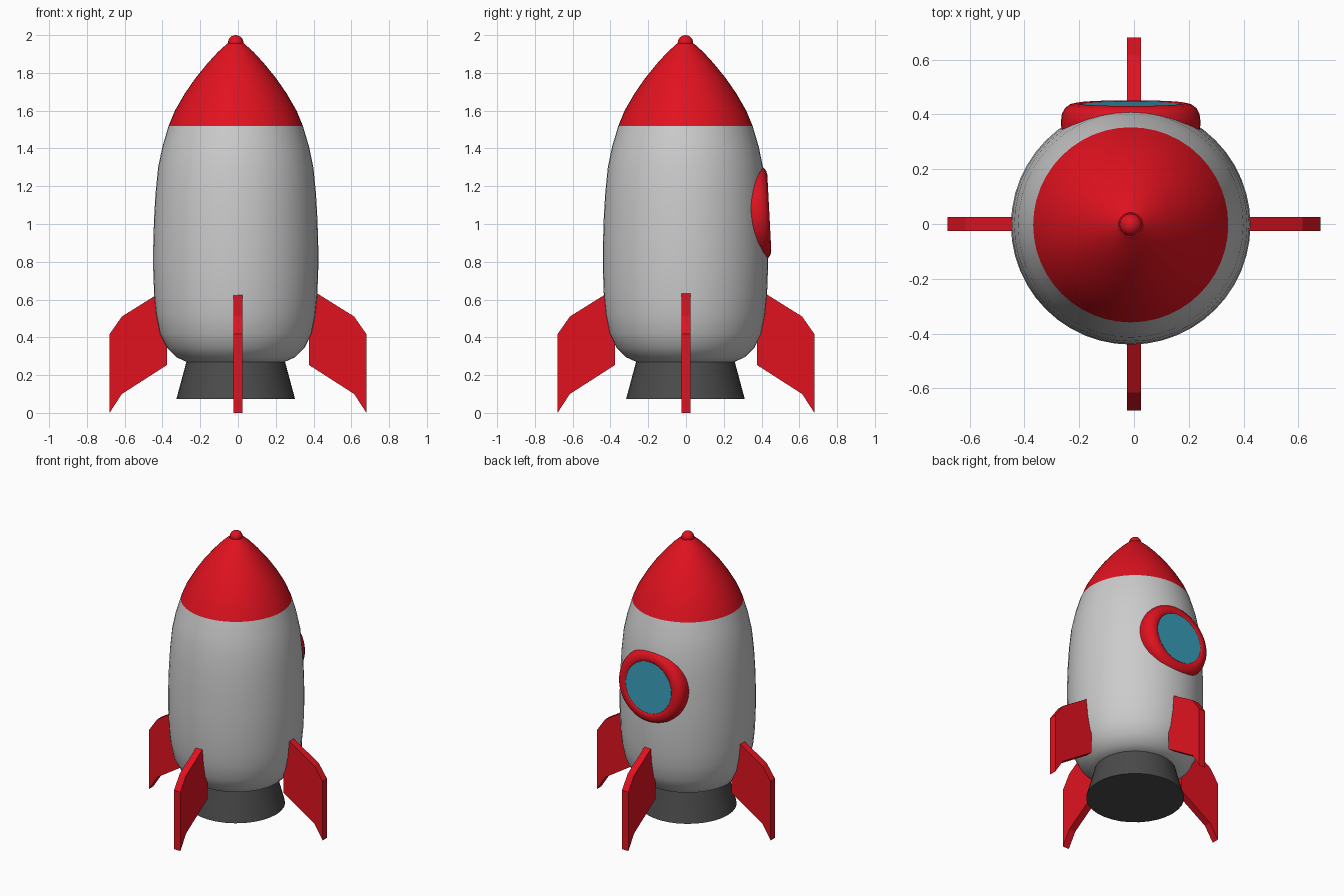
import bpy, bmesh, math
from mathutils import Matrix, Vector

if "Cube" in bpy.data.objects:
    bpy.data.objects.remove(bpy.data.objects["Cube"])

AXIS_X, AXIS_Y = -0.012, -0.003


def material(name, color):
    m = bpy.data.materials.new(name)
    m.diffuse_color = (*color, 1)
    m.use_nodes = True
    m.node_tree.nodes["Principled BSDF"].inputs["Base Color"].default_value = m.diffuse_color
    return m


red = material("red_paint", (0.75, 0.006, 0.014))
dark = material("dark_metal", (0.07, 0.07, 0.07))
blue = material("window_blue", (0.04, 0.33, 0.48))


def finish(name, bm, mat=None, smooth=None):
    bmesh.ops.recalc_face_normals(bm, faces=bm.faces)
    me = bpy.data.meshes.new(name)
    bm.to_mesh(me)
    bm.free()
    ob = bpy.data.objects.new(name, me)
    bpy.context.collection.objects.link(ob)
    if mat:
        me.materials.append(mat)
    if smooth:
        bpy.ops.object.select_all(action='DESELECT')
        ob.select_set(True)
        bpy.context.view_layer.objects.active = ob
        bpy.ops.object.shade_smooth_by_angle(angle=math.radians(smooth))
    return ob


def lathe(name, profile, mat=None, sides=48, caps=True, closed=False, smooth=30):
    """Revolve (radius, height) points around z."""
    bm = bmesh.new()
    rings = [[bm.verts.new((r * math.cos(a), r * math.sin(a), z))
              for a in (2 * math.pi * i / sides for i in range(sides))]
             for r, z in profile]
    pairs = list(zip(rings, rings[1:]))
    if closed:
        pairs.append((rings[-1], rings[0]))
    for lo, hi in pairs:
        for i in range(sides):
            j = (i + 1) % sides
            bm.faces.new((lo[i], lo[j], hi[j], hi[i]))
    if caps and not closed:
        bm.faces.new(rings[0])
        bm.faces.new(rings[-1])
    ob = finish(name, bm, mat, smooth)
    ob.location = (AXIS_X, AXIS_Y, 0)
    return ob


# Hull, nose cone and engine nozzle
lathe("hull", [(.26, .27), (.315, .295), (.365, .345), (.402, .42), (.422, .52),
               (.432, .62), (.437, .76), (.437, .88), (.433, 1.02), (.425, 1.16),
               (.411, 1.3), (.388, 1.41), (.356, 1.518)])
lathe("nose_cone", [(.356, 1.518), (.322, 1.6), (.27, 1.69), (.215, 1.77),
                    (.15, 1.85), (.095, 1.91), (.045, 1.955)], red)
lathe("engine_nozzle", [(.314, .074), (.26, .275)], dark, sides=32)

# Ball on the tip
bm = bmesh.new()
bmesh.ops.create_uvsphere(bm, u_segments=24, v_segments=12, radius=.041)
finish("nose_tip", bm, red, 40).location = (AXIS_X, AXIS_Y, 1.959)

# Four fins around the base
outline = [(.375, .254), (.615, .1), (.68, 0), (.68, .417), (.615, .51), (.375, .66)]
for k, label in enumerate(("right", "back", "left", "front")):
    bm = bmesh.new()
    face = bm.faces.new([bm.verts.new((x, -.025, z)) for x, z in outline])
    ext = bmesh.ops.extrude_face_region(bm, geom=[face])
    bmesh.ops.translate(bm, vec=(0, .05, 0),
                        verts=[v for v in ext["geom"] if isinstance(v, bmesh.types.BMVert)])
    bmesh.ops.rotate(bm, verts=bm.verts, matrix=Matrix.Rotation(k * math.pi / 2, 3, 'Z'))
    finish(label + "_fin", bm, red)

# Round window on the back, tilted slightly upward
frame = lathe("window_frame", [(.175, -.12), (.25, -.12), (.255, -.065), (.251, -.035),
                               (.24, -.014), (.222, -.001), (.2, .004), (.182, .002),
                               (.175, -.004)], red, closed=True, smooth=50)
glass = lathe("window_glass", [(.178, -.06), (.178, 0)], blue)
for ob in (frame, glass):
    ob.location = (AXIS_X, .437, 1.06)
    ob.rotation_euler = (math.radians(-87), 0, 0)
